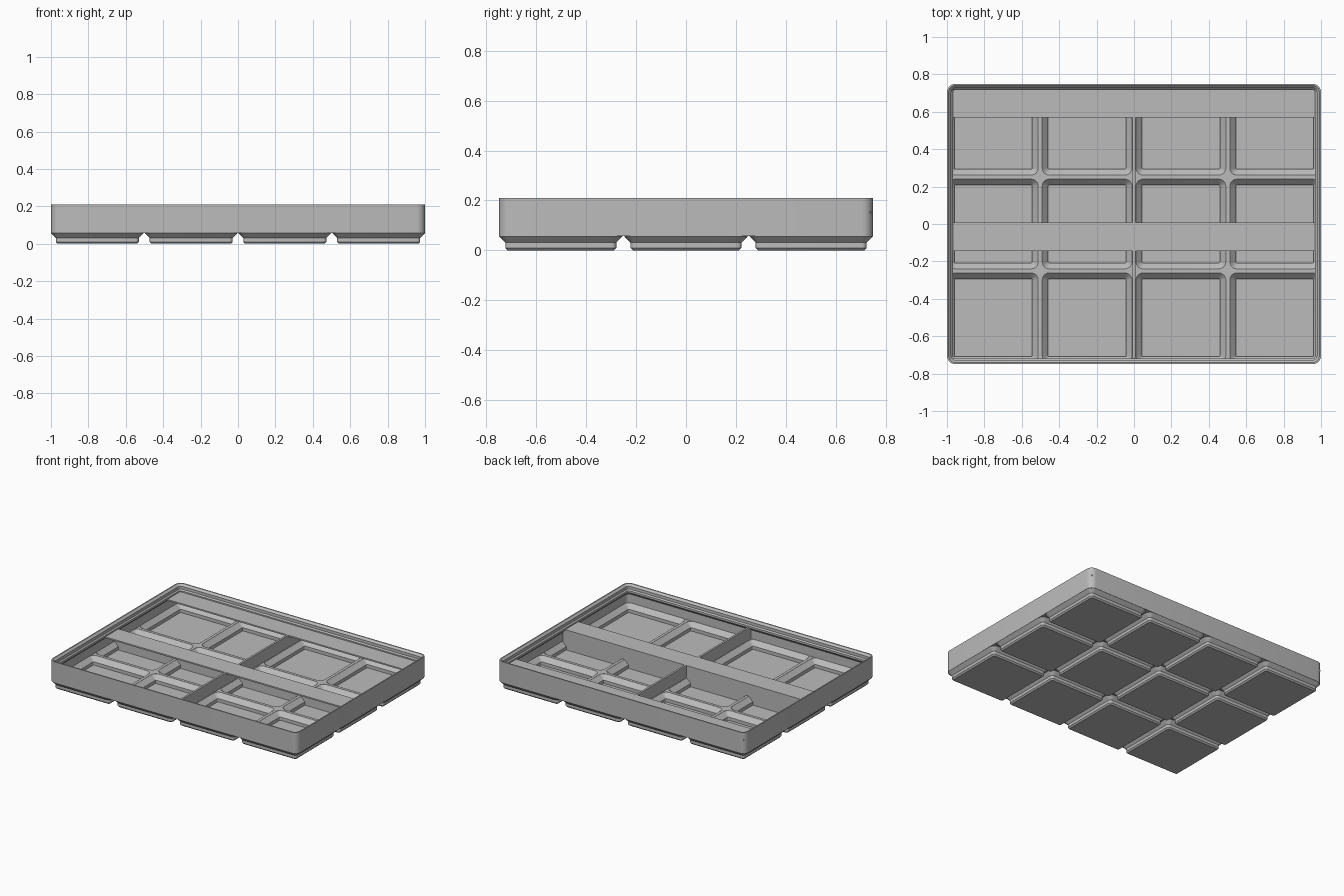
import bpy, bmesh, math

if "Cube" in bpy.data.objects:
    bpy.data.objects.remove(bpy.data.objects["Cube"], do_unlink=True)

grey = bpy.data.materials.new("plain_grey")
grey.use_nodes = True
grey.diffuse_color = (0.5, 0.5, 0.5, 1)
grey.node_tree.nodes["Principled BSDF"].inputs["Base Color"].default_value = (0.5, 0.5, 0.5, 1)

PITCH, HX, HY, CORNER = 0.5015, 1.0, 0.7493, 0.0448
FLOOR, TOP = 0.0687, 0.158
CELLS_X = [(i - 1.5) * PITCH for i in range(4)]
CELLS_Y = [(j - 1) * PITCH for j in range(3)]


def finish(bm, name):
    bmesh.ops.recalc_face_normals(bm, faces=bm.faces)
    mesh = bpy.data.meshes.new(name)
    bm.to_mesh(mesh)
    bm.free()
    obj = bpy.data.objects.new(name, mesh)
    bpy.context.collection.objects.link(obj)
    mesh.materials.append(grey)
    return obj


def rounded_rect(bm, cx, cy, hx, hy, r, z, steps=6):
    ring = []
    for k, (sx, sy) in enumerate([(1, 1), (-1, 1), (-1, -1), (1, -1)]):
        for s in range(steps + 1):
            a = (k + s / steps) * math.pi / 2
            ring.append(bm.verts.new((cx + sx * (hx - r) + r * math.cos(a),
                                      cy + sy * (hy - r) + r * math.sin(a), z)))
    return ring


def loft(bm, cx, cy, hx, hy, r, profile):
    """Solid stack of rounded rectangles; profile holds (inset, z)."""
    rings = [rounded_rect(bm, cx, cy, hx - d, hy - d, max(r - d, 0.006), z) for d, z in profile]
    n = len(rings[0])
    for a, b in zip(rings, rings[1:]):
        for i in range(n):
            bm.faces.new((a[i], a[(i + 1) % n], b[(i + 1) % n], b[i]))
    bm.faces.new(rings[0][::-1])
    bm.faces.new(rings[-1])


def cell_solids(name, half, r, profile):
    bm = bmesh.new()
    for x in CELLS_X:
        for y in CELLS_Y:
            loft(bm, x, y, half, half, r, profile)
    return finish(bm, name)


def prism(bm, outline, axis, start, end):
    """Extrude an outline of (horizontal, z) points along x or y."""
    def place(t, p):
        return (t, p[0], p[1]) if axis == "x" else (p[0], t, p[1])
    a = [bm.verts.new(place(start, p)) for p in outline]
    b = [bm.verts.new(place(end, p)) for p in outline]
    n = len(a)
    for i in range(n):
        bm.faces.new((a[i], a[(i + 1) % n], b[(i + 1) % n], b[i]))
    bm.faces.new(a[::-1])
    bm.faces.new(b)


def rect(u0, u1, z0, z1):
    return [(u0, z0), (u1, z0), (u1, z1), (u0, z1)]


# Outer block of the tray
bm = bmesh.new()
loft(bm, 0, 0, HX, HY, CORNER, [(0, 0.0567), (0, 0.21)])
tray = finish(bm, "tray_body")

# Stepped feet, one per grid cell
feet = cell_solids("feet", 0.2478, CORNER,
                   [(0.0353, 0), (0.0257, 0.0096), (0.0257, 0.031), (0.0004, 0.0563), (0.0004, 0.06)])

# Inner cavity with the stepped stacking lip
bm = bmesh.new()
loft(bm, 0, 0, HX, HY, CORNER,
     [(0.0113, FLOOR), (0.0113, 0.133), (0.031, 0.153), (0.031, 0.167),
      (0.0227, 0.1755), (0.0227, 0.196), (0.009, 0.2097), (0.003, 0.2157)])
cavity = finish(bm, "cavity_cutter")

# Recesses in the floor that follow the feet
pockets = cell_solids("pocket_cutter", 0.240, 0.038,
                      [(0.032, 0.012), (0.032, 0.036), (0, 0.068), (0, 0.070)])

for cutter, operation in ((feet, "UNION"), (cavity, "DIFFERENCE"), (pockets, "DIFFERENCE")):
    cutter.hide_render = True
    mod = tray.modifiers.new(cutter.name, "BOOLEAN")
    mod.operation = operation
    mod.solver = "EXACT"
    mod.object = cutter
    bpy.ops.object.select_all(action="DESELECT")
    tray.select_set(True)
    bpy.context.view_layer.objects.active = tray
    bpy.ops.object.modifier_apply(modifier=mod.name)
    bpy.data.objects.remove(cutter, do_unlink=True)
bpy.ops.object.shade_smooth_by_angle(angle=math.radians(30))

# Cross divider, filled down into each recess
WALL = 0.007
bm = bmesh.new()
prism(bm, rect(-WALL, WALL, 0.062, TOP), "x", -0.99, 0.99)
for x in CELLS_X:
    prism(bm, [(x - 0.215, 0.006), (x + 0.215, 0.006), (x + 0.215, 0.033),
               (x + 0.243, 0.062), (x + 0.243, FLOOR),
               (x - 0.243, FLOOR), (x - 0.243, 0.062), (x - 0.215, 0.033)],
          "y", -WALL, WALL)
finish(bm, "cross_divider")

# Lengthwise divider on the middle ridge
bm = bmesh.new()
prism(bm, rect(-WALL, WALL, 0.062, TOP), "y", -0.74, 0.74)
finish(bm, "middle_divider")

# Label shelves with triangular brackets beneath
for name, back, front in (("middle_shelf", 0.006, -0.145), ("back_shelf", 0.741, 0.57)):
    bm = bmesh.new()
    prism(bm, rect(front, back, TOP - 0.01, TOP), "x", -0.985, 0.985)
    finish(bm, name)
    bm = bmesh.new()
    for side in (-1, 1):
        for k in range(5):
            x = side * (0.1 + k * 0.195)
            prism(bm, [(front + 0.004, TOP - 0.009), (back, TOP - 0.009), (back, FLOOR - 0.005)],
                  "x", x - 0.007, x + 0.007)
    finish(bm, name + "_brackets")
